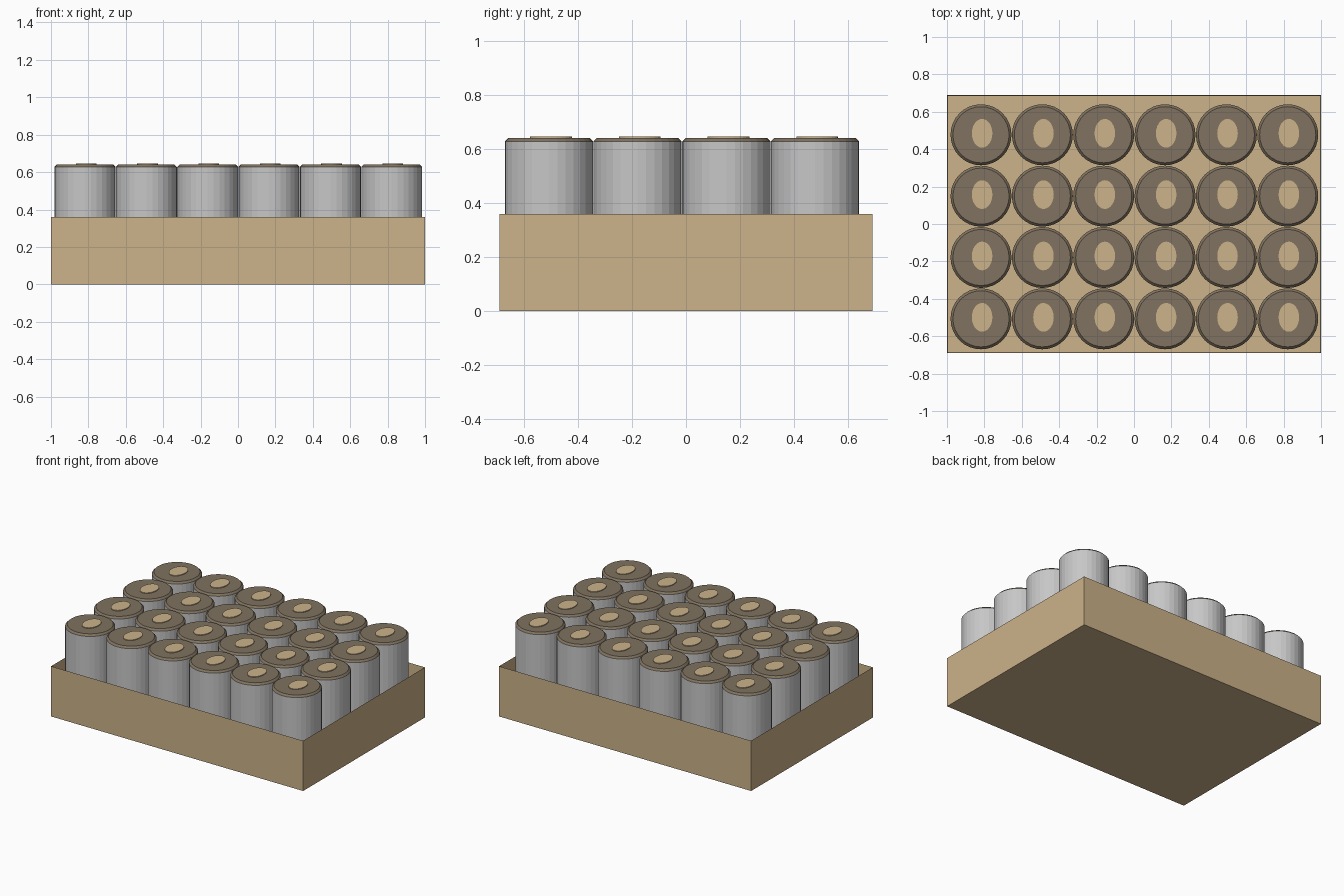
import bpy, bmesh, math
from mathutils import Matrix

if "Cube" in bpy.data.objects:
    bpy.data.objects.remove(bpy.data.objects["Cube"])

def material(name, rgb):
    m = bpy.data.materials.new(name)
    m.diffuse_color = (*rgb, 1)
    m.use_nodes = True
    m.node_tree.nodes["Principled BSDF"].inputs["Base Color"].default_value = m.diffuse_color
    return m

TAN = material("cardboard tan", (0.604, 0.448, 0.253))
GREY = material("can grey", (0.571, 0.571, 0.571))
BROWN = material("lid brown", (0.214, 0.168, 0.115))

def add_object(name, bm, mats):
    bmesh.ops.recalc_face_normals(bm, faces=bm.faces)
    me = bpy.data.meshes.new(name)
    bm.to_mesh(me)
    bm.free()
    for m in mats:
        me.materials.append(m)
    ob = bpy.data.objects.new(name, me)
    bpy.context.collection.objects.link(ob)
    return ob

# Open cardboard tray with thin walls
W, D, H, T = 2.0, 1.38, 0.36, 0.006
bm = bmesh.new()
bmesh.ops.create_cube(bm, size=1, matrix=Matrix.Translation((0, 0, H / 2)) @ Matrix.Diagonal((W, D, H, 1)))
top = [f for f in bm.faces if f.normal.z > 0.9]
bmesh.ops.inset_region(bm, faces=top, thickness=T, use_even_offset=True)
for v in top[0].verts:
    v.co.z = T
add_object("cardboard_tray", bm, [TAN])

# Can: lathed profile, grey wall and brown bevelled lid
SIDES = 32
profile = [(0.150, 0.008), (0.163, 0.02), (0.163, 0.628), (0.150, 0.641)]
bm = bmesh.new()
rings = []
for r, z in profile:
    rings.append([bm.verts.new((r * math.cos(2 * math.pi * i / SIDES), r * math.sin(2 * math.pi * i / SIDES), z))
                  for i in range(SIDES)])
for a, b in zip(rings, rings[1:]):
    for i in range(SIDES):
        j = (i + 1) % SIDES
        bm.faces.new((a[i], a[j], b[j], b[i]))
bm.faces.new(rings[0][::-1])
bm.faces.new(rings[-1])
for f in bm.faces:
    f.material_index = 1 if f.calc_center_median().z > 0.63 else 0
can = add_object("can", bm, [GREY, BROWN])

# Oval pull tab, a thin plate on the lid
bm = bmesh.new()
bmesh.ops.create_cone(bm, cap_ends=True, segments=24, radius1=1, radius2=1, depth=1,
                      matrix=Matrix.Translation((0.006, 0.008, 0.643)) @ Matrix.Diagonal((0.055, 0.077, 0.006, 1)))
tab = add_object("pull_tab", bm, [TAN])

# Six by four grid of cans, sharing the meshes
STEP = 0.328
for row in range(4):
    for col in range(6):
        loc = (0.002 + (col - 2.5) * STEP, -0.015 + (row - 1.5) * STEP, 0)
        for part in (can, tab):
            ob = part if row == col == 0 else part.copy()
            ob.location = loc
            if ob is not part:
                bpy.context.collection.objects.link(ob)
